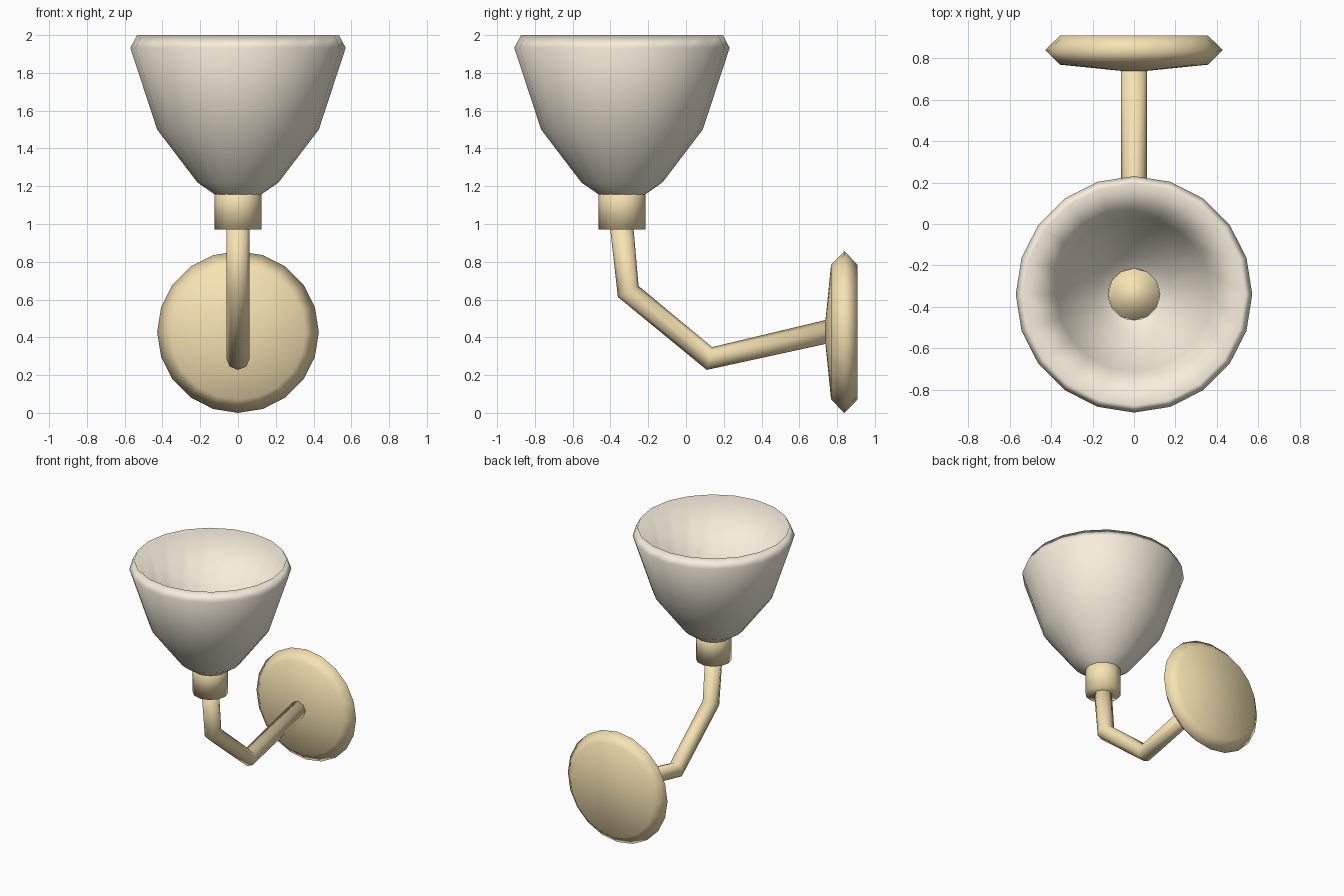
import bpy, bmesh
from math import cos, sin, pi
from mathutils import Vector

if "Cube" in bpy.data.objects:
    bpy.data.objects.remove(bpy.data.objects["Cube"])


def material(name, color):
    m = bpy.data.materials.new(name)
    m.diffuse_color = (*color, 1)
    m.use_nodes = True
    m.node_tree.nodes["Principled BSDF"].inputs["Base Color"].default_value = m.diffuse_color
    return m


def loft(name, centers, radii, axes, sides, mat, capped=True):
    """Round rings placed along a path in the x = 0 plane, bridged into a skin."""
    bm = bmesh.new()
    side = Vector((1, 0, 0))
    rings = []
    for c, r, ax in zip(centers, radii, axes):
        up = ax.normalized().cross(side)
        rings.append([bm.verts.new(c + r * (cos(2 * pi * i / sides) * side + sin(2 * pi * i / sides) * up))
                      for i in range(sides)])
    for a, b in zip(rings, rings[1:]):
        for i in range(sides):
            j = (i + 1) % sides
            bm.faces.new((a[i], a[j], b[j], b[i]))
    if capped:
        bm.faces.new(rings[0])
        bm.faces.new(rings[-1])
    bmesh.ops.recalc_face_normals(bm, faces=bm.faces)
    for f in bm.faces:
        f.smooth = True
    me = bpy.data.meshes.new(name)
    bm.to_mesh(me)
    bm.free()
    me.materials.append(mat)
    ob = bpy.data.objects.new(name, me)
    bpy.context.collection.objects.link(ob)
    return ob


def lathe(name, origin, axis, profile, sides, mat, capped=True):
    """Turn a (radius, distance along axis) profile."""
    o, a = Vector(origin), Vector(axis)
    return loft(name, [o + a * d for _, d in profile], [r for r, _ in profile],
                [a] * len(profile), sides, mat, capped)


brass = material("brass", (0.93, 0.77, 0.45))
cream = material("cream", (0.93, 0.86, 0.72))
SHADE_Y, PLATE_Z = -0.339, 0.428

# Hollow shade: outside going up, over the rim, then down the inside
lathe("shade", (0, SHADE_Y, 0), (0, 0, 1),
      [(0.124, 1.157), (0.215, 1.22), (0.428, 1.5), (0.57, 1.932), (0.535, 2.0),
       (0.372, 1.53), (0.18, 1.265), (0.124, 1.225)], 20, cream, False)

# Socket under the shade
lathe("socket", (0, SHADE_Y, 0), (0, 0, 1), [(0.125, 0.97), (0.125, 1.23)], 12, brass)

# Round wall plate
lathe("wall_plate", (0, 0, PLATE_Z), (0, 1, 0),
      [(0.06, 0.738), (0.357, 0.768), (0.428, 0.838), (0.357, 0.908)], 20, brass)

# Bent arm from the plate to the socket
path = [Vector((0, y, z)) for y, z in
        [(0.76, 0.433), (0.124, 0.288), (-0.306, 0.643), (-0.342, 1.0)]]
dirs = [(b - a).normalized() for a, b in zip(path, path[1:])]
axes = [dirs[0]] + [a + b for a, b in zip(dirs, dirs[1:])] + [dirs[-1]]
loft("arm", path, [0.062] * len(path), axes, 8, brass)
